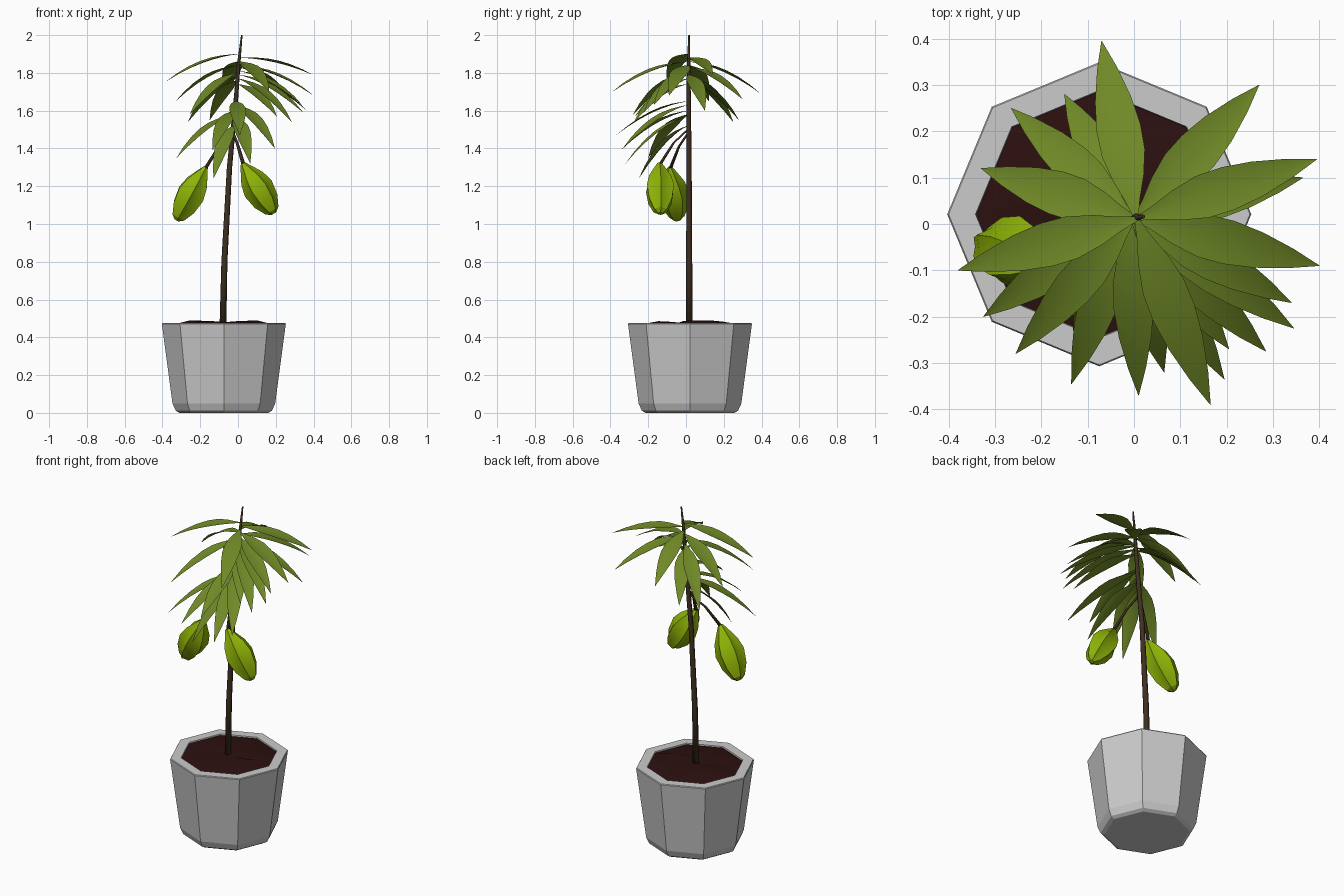
import bpy, math, random
from mathutils import Vector

if "Cube" in bpy.data.objects:
    bpy.data.objects.remove(bpy.data.objects["Cube"])

random.seed(4)
V = Vector


def material(name, rgb):
    m = bpy.data.materials.new(name)
    m.diffuse_color = (*rgb, 1)
    m.use_nodes = True
    m.node_tree.nodes["Principled BSDF"].inputs["Base Color"].default_value = m.diffuse_color
    return m


LEAF = material("leaf_green", (0.16, 0.25, 0.02))
POD = material("pod_green", (0.27, 0.45, 0.002))
BARK = material("bark", (0.05, 0.03, 0.015))
SOIL = material("soil", (0.025, 0.005, 0.005))


def add(name, verts, faces, mat=None, smooth=False):
    me = bpy.data.meshes.new(name)
    me.from_pydata([tuple(v) for v in verts], [], faces)
    me.polygons.foreach_set("use_smooth", [smooth] * len(me.polygons))
    ob = bpy.data.objects.new(name, me)
    bpy.context.collection.objects.link(ob)
    if mat:
        me.materials.append(mat)
    return ob


def skin(name, rings, mat=None, smooth=False):
    """Bridge equal rings of points and cap both ends."""
    n = len(rings[0])
    verts = [p for r in rings for p in r]
    faces = [(i * n + j, i * n + (j + 1) % n, (i + 1) * n + (j + 1) % n, (i + 1) * n + j)
             for i in range(len(rings) - 1) for j in range(n)]
    faces += [tuple(reversed(range(n))), tuple(range(len(verts) - n, len(verts)))]
    return add(name, verts, faces, mat, smooth)


def ring(c, r, n, axis=V((0, 0, 1)), groove=1.0):
    q = V((0, 0, 1)).rotation_difference(axis.normalized())
    pts = []
    for i in range(n):
        a = math.tau * i / n
        k = r * (groove if i % 2 else 1)
        pts.append(V(c) + q @ V((k * math.cos(a), k * math.sin(a), 0)))
    return pts


def tube(name, pts, radii, n, mat):
    return skin(name, [ring(p, r, n) for p, r in zip(pts, radii)], mat, True)


# octagonal pot with thick rim
CX, CY = -0.075, 0.021
profile = [(0.235, 0), (0.255, 0.012), (0.272, 0.05), (0.328, 0.47), (0.325, 0.475),
           (0.267, 0.475), (0.262, 0.44)]
skin("pot", [ring((CX, CY, z), r, 8) for r, z in profile])

# lumpy soil
sv, sf = [V((CX, CY, 0.48))], []
for k, (r, z) in enumerate([(0.09, 0.478), (0.18, 0.482), (0.265, 0.468)]):
    for p in ring((CX, CY, z), r, 16 if k < 2 else 8):
        sv.append(p + V((0, 0, random.uniform(-0.01, 0.01) if k < 2 else 0)))
for j in range(16):
    a, b = 1 + j, 1 + (j + 1) % 16
    sf += [(0, a, b), (a, a + 16, b + 16, b)]
for j in range(8):
    a, b, c = 17 + 2 * j, 18 + 2 * j, 17 + (2 * j + 2) % 16
    o, o2 = 33 + j, 33 + (j + 1) % 8
    sf += [(a, o, b), (b, o, o2), (b, o2, c)]
add("soil", sv, sf, SOIL, True)

# slightly leaning trunk
tube("trunk", [(-0.08, 0.018, 0.45), (-0.072, 0.017, 0.8), (-0.045, 0.016, 1.3),
               (-0.012, 0.014, 1.65), (0.004, 0.014, 1.85), (0.02, 0.016, 2.0)],
     [0.018, 0.016, 0.014, 0.012, 0.009, 0.004], 8, BARK)


# ridged hanging pods and their stalks
def pod(name, top, tip, joint):
    top, tip, joint = V(top), V(tip), V(joint)
    shape = [(0, 0.013), (0.1, 0.032), (0.3, 0.067), (0.5, 0.083), (0.75, 0.07),
             (0.94, 0.04), (1, 0.014)]
    ob = skin(name, [ring(top.lerp(tip, t), r, 12, tip - top, 0.78) for t, r in shape], POD)
    bpy.ops.object.select_all(action='DESELECT')
    ob.select_set(True)
    bpy.context.view_layer.objects.active = ob
    bpy.ops.object.shade_smooth_by_angle(angle=math.radians(25))
    mid = joint.lerp(top, 0.5) + V((0, 0, 0.02))
    tube(name + "_stalk", [top.lerp(tip, 0.03), mid, joint], [0.011, 0.008, 0.008], 6, BARK)


pod("left_pod", (-0.17, -0.085, 1.30), (-0.325, -0.045, 1.02), (-0.032, 0.01, 1.48))
pod("right_pod", (0.025, -0.14, 1.32), (0.19, -0.135, 1.055), (-0.035, 0.01, 1.5))


# drooping folded leaves
def leaf(name, base, tip, w):
    base, tip = V(base), V(tip)
    ctrl = base.lerp(tip, 0.5) + V((0, 0, 0.22 * (base.z - tip.z) + 0.02))
    side = (tip - base).cross(V((0, 0, 1))).normalized()
    shape = [(0, 0.1), (0.1, 0.33), (0.22, 0.7), (0.36, 0.98), (0.5, 1), (0.66, 0.82),
             (0.84, 0.45), (1, 0.01)]
    verts, faces = [], []
    for t, s in shape:
        c = base * (1 - t) ** 2 + ctrl * (2 * t * (1 - t)) + tip * t * t
        tan = (ctrl - base) * (1 - t) + (tip - ctrl) * t
        up = side.cross(tan).normalized()
        h = w * s
        verts += [c - side * h + up * h * 0.2, c, c + side * h + up * h * 0.2]
    for i in range(len(shape) - 1):
        for j in (0, 1):
            a = i * 3 + j
            faces.append((a, a + 1, a + 4, a + 3))
    add(name, verts, faces, LEAF, True)


# each leaf: base height on the trunk, then tip position
tiers = {
    "top": [(1.90, -0.38, -0.10, 1.755), (1.88, 0.395, 0.14, 1.79), (1.86, 0.165, -0.39, 1.70),
            (1.86, -0.07, 0.395, 1.69), (1.83, 0.27, 0.30, 1.66), (1.84, -0.33, 0.12, 1.65),
            (1.84, 0.40, -0.09, 1.68)],
    "middle": [(1.79, 0.365, 0.10, 1.60), (1.78, -0.265, 0.25, 1.54), (1.76, -0.15, 0.28, 1.55),
               (1.81, 0.34, -0.17, 1.63), (1.79, 0.345, -0.225, 1.59), (1.77, 0.285, -0.275, 1.54),
               (1.80, -0.255, -0.28, 1.58), (1.74, 0.205, -0.27, 1.57)],
    "lower": [(1.65, 0.01, -0.37, 1.47), (1.63, 0.195, -0.335, 1.40), (1.60, -0.135, -0.345, 1.39),
              (1.58, -0.325, -0.20, 1.35), (1.57, 0.065, -0.32, 1.32), (1.52, -0.13, -0.25, 1.24)],
}
for tier, leaves in tiers.items():
    for i, (bz, x, y, z) in enumerate(leaves):
        bx = -0.012 + (bz - 1.65) * 0.08
        leaf(f"{tier}_leaf_{i + 1}", (bx, 0.012, bz), (x, y, z), 0.048 if tier == "top" else 0.043)
